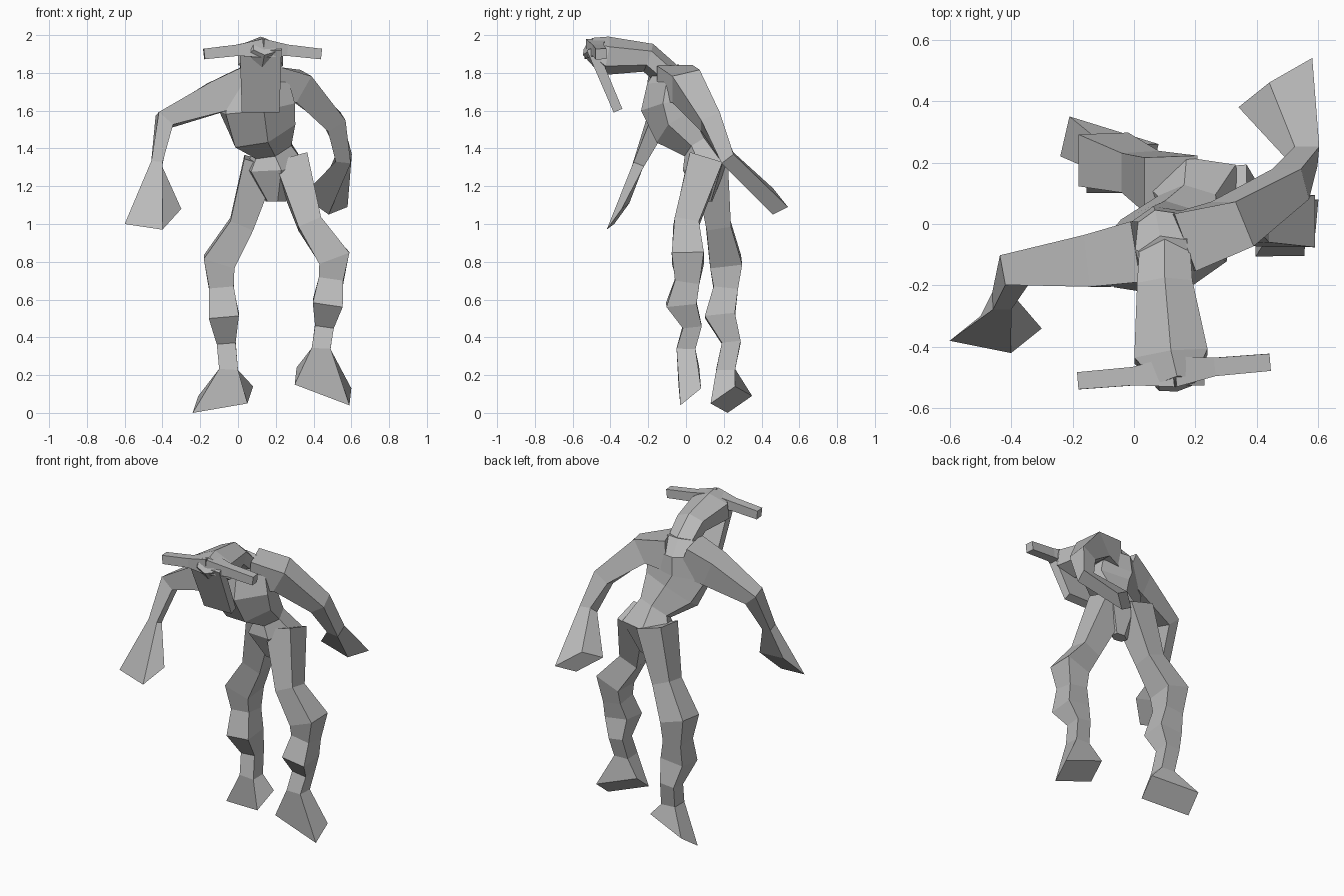
import bpy, bmesh, math
from mathutils import Vector

cube = bpy.data.objects.get("Cube")
if cube:
    bpy.data.objects.remove(cube, do_unlink=True)

skin = bpy.data.materials.new("stone_grey")
skin.use_nodes = True
skin.diffuse_color = (.5, .5, .5, 1)
skin.node_tree.nodes["Principled BSDF"].inputs["Base Color"].default_value = skin.diffuse_color

SIDEWAYS = Vector((1, 0, 0))
BACKWARD = Vector((0, 1, 0))


def limb(name, rings, across, sides=4, squash=1, flare=None):
    """Loft rings of (centre, radius); a flare is a last face given by its centre and two half diagonals."""
    centres = [Vector(centre) for centre, radius in rings]
    track = list(centres)
    if flare:
        middle, long_half, short_half = [Vector(part) for part in flare]
        track.append(middle)
    bm = bmesh.new()
    loops = []
    for index, (centre, radius) in enumerate(rings):
        # Each ring stands square to the path through its neighbours
        ahead = track[min(index + 1, len(track) - 1)]
        behind = track[max(index - 1, 0)]
        axis = (ahead - behind).normalized()
        wide = (across - axis * across.dot(axis)).normalized()
        deep = axis.cross(wide) * squash
        reach = radius / math.cos(math.pi / sides)
        loop = []
        for corner in range(sides):
            angle = math.pi * (corner * 2 + 1) / sides
            offset = wide * math.cos(angle) + deep * math.sin(angle)
            loop.append(bm.verts.new(centres[index] + offset * reach))
        loops.append(loop)
    if flare:
        tips = (long_half, short_half, -long_half, -short_half)
        loops.append([bm.verts.new(middle + tip) for tip in tips])
    for lower, upper in zip(loops, loops[1:]):
        for corner in range(sides):
            following = (corner + 1) % sides
            bm.faces.new((lower[corner], lower[following], upper[following], upper[corner]))
    bm.faces.new(loops[0])
    bm.faces.new(loops[-1])
    bmesh.ops.recalc_face_normals(bm, faces=bm.faces)
    mesh = bpy.data.meshes.new(name)
    bm.to_mesh(mesh)
    bm.free()
    mesh.materials.append(skin)
    bpy.context.collection.objects.link(bpy.data.objects.new(name, mesh))


def leg(name, hip, thigh, knee, ankle, sole):
    """Straight thigh, knobbly swaying shin and a flared foot."""
    rings = [(hip, .09), (thigh, .065), (knee, .085)]
    shin = [(0, .065), (-.03, .08), (.03, .05)]
    for step, (sway, radius) in enumerate(shin, start=1):
        point = Vector(knee).lerp(Vector(ankle), step / 4)
        rings.append((point + BACKWARD * sway, radius))
    rings.append((ankle, .05))
    limb(name, rings, SIDEWAYS, flare=sole)


# Torso, twisted and leaning forward
limb("torso", [
    ((.2, .1, 1.12), .05),
    ((.2, .1, 1.3), .15),
    ((.18, .06, 1.4), .1),
    ((.13, -.04, 1.5), .17),
    ((.1, -.09, 1.62), .19),
    ((.1, -.08, 1.75), .16),
    ((.1, -.1, 1.83), .08),
], SIDEWAYS + BACKWARD / 4, sides=6, squash=.7)

# Legs standing on tilted feet
leg("left_leg", hip=(.28, .1, 1.33), thigh=(.38, 0, 1), knee=(.51, .01, .82), ankle=(.44, 0, .34),
    sole=((.45, .02, .14), (.14, -.05, -.1), (-.15, -.06, .01)))
leg("right_leg", hip=(.12, .13, 1.33), thigh=(.02, .17, 1), knee=(-.1, .21, .8), ankle=(-.05, .21, .23),
    sole=((-.08, .24, .07), (.13, -.11, -.02), (-.16, -.02, -.07)))

# Arms, one swung back and one forward, with flared hands
limb("left_arm", [
    ((.16, -.06, 1.74), .1),
    ((.32, 0, 1.73), .08),
    ((.51, .13, 1.54), .055),
    ((.56, .22, 1.35), .04),
], BACKWARD, flare=((.46, .46, 1.12), (.12, .08, -.03), (.02, 0, -.07)))
limb("right_arm", [
    ((.04, -.09, 1.73), .1),
    ((-.12, -.12, 1.67), .085),
    ((-.39, -.15, 1.55), .05),
    ((-.43, -.25, 1.32), .03),
], BACKWARD, flare=((-.45, -.36, 1.04), (.15, .02, .04), (.05, -.06, -.07)))

# Ridged head reaching forward, with a hanging face plate
limb("head", [
    ((.1, -.06, 1.76), .08),
    ((.1, -.2, 1.88), .09),
    ((.12, -.43, 1.89), .12),
    ((.14, -.52, 1.94), .06),
], SIDEWAYS, sides=6, squash=.75)
limb("face_plate", [((.12, -.5, 1.93), .11), ((.12, -.36, 1.6), .1)], SIDEWAYS, squash=.25)

# Horns spreading from the brow
for name, side in (("right_horn", -1), ("left_horn", 1)):
    root = Vector((.13, -.48, 1.93))
    bend = root + Vector((side * .13, side * .015, -.01))
    tip = root + Vector((side * .31, side * .03, -.03))
    limb(name, [(root, .05), (bend, .03), (tip, .028)], BACKWARD)
